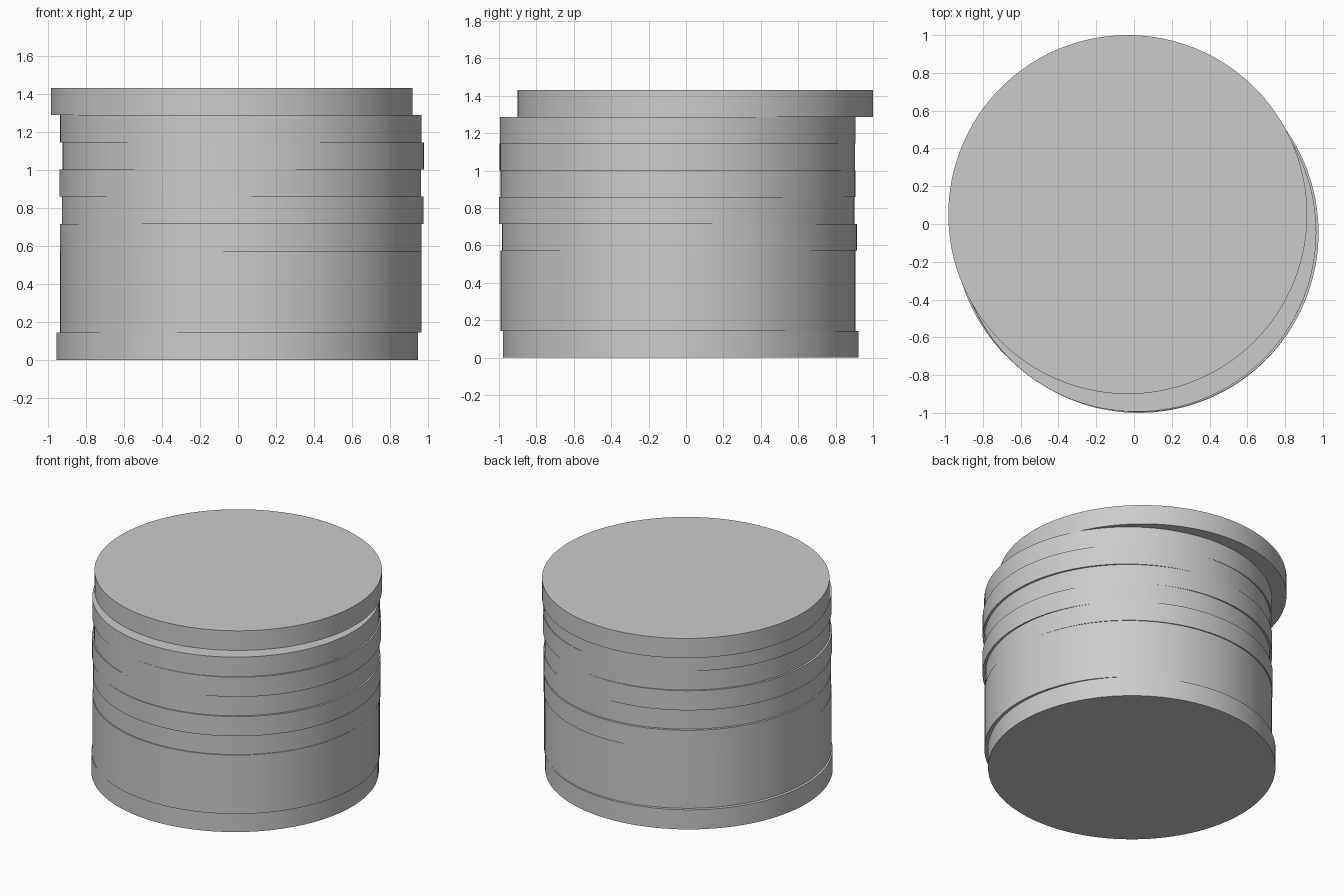
import bpy
import math

# Remove the default cube
cube = bpy.data.objects.get("Cube")
if cube:
    bpy.data.objects.remove(cube, do_unlink=True)

RADIUS = 0.95
THICK = 0.143

# One plain grey for the whole stack
grey = bpy.data.materials.new("light_grey")
grey.use_nodes = True
colour = (0.6, 0.6, 0.6, 1.0)
grey.diffuse_color = colour
grey.node_tree.nodes["Principled BSDF"].inputs["Base Color"].default_value = colour

# Sideways shift of each disc, from the bottom up
shifts = [
    (-0.004, -0.028), (0.015, -0.043), (0.015, -0.043), (0.015, -0.043),
    (0.014, -0.035), (0.025, -0.050), (0.012, -0.043), (0.027, -0.046),
    (0.015, -0.044), (-0.033, 0.050),
]


def disc(name, x, y, z):
    bpy.ops.mesh.primitive_cylinder_add(
        vertices=128, radius=RADIUS, depth=THICK, location=(x, y, z))
    ob = bpy.context.object
    ob.name = name
    ob.data.materials.append(grey)
    bpy.ops.object.shade_smooth_by_angle(angle=math.radians(30))


# Stack of loosely piled discs
for i, (x, y) in enumerate(shifts):
    disc(f"disc_{i + 1:02d}", x, y, (i + 0.5) * THICK)
